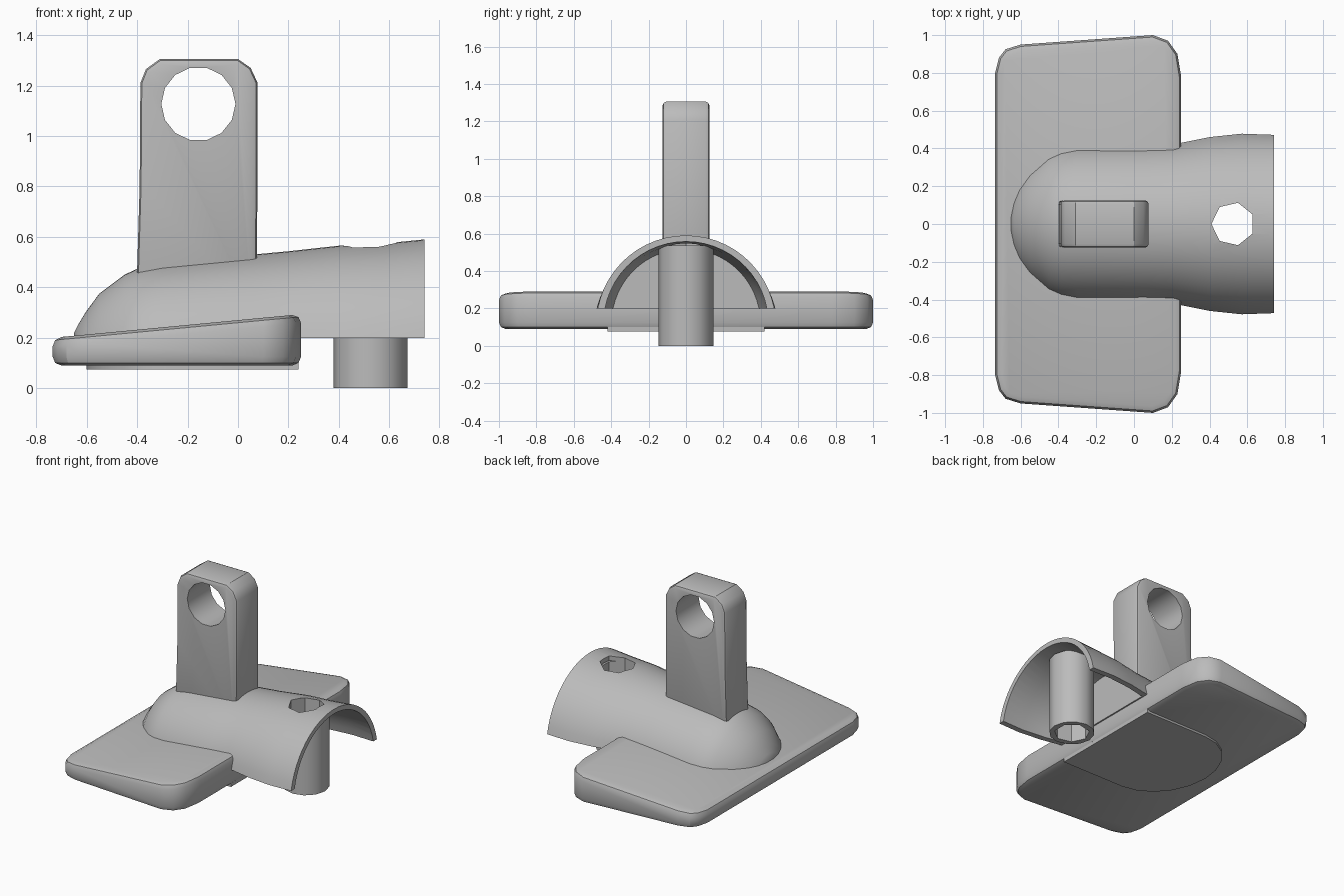
import bpy, bmesh, math
from mathutils import Vector

if "Cube" in bpy.data.objects:
    bpy.data.objects.remove(bpy.data.objects["Cube"], do_unlink=True)

GREY = (0.5, 0.5, 0.5, 1)
grey = bpy.data.materials.new("plain grey")
grey.use_nodes = True
grey.diffuse_color = GREY
grey.node_tree.nodes["Principled BSDF"].inputs["Base Color"].default_value = GREY


def activate(obj):
    bpy.ops.object.select_all(action='DESELECT')
    obj.select_set(True)
    bpy.context.view_layer.objects.active = obj


def loft(name, rings):
    """Solid skinned through rings of equal point count, capped at both ends."""
    bm = bmesh.new()
    loops = [[bm.verts.new(p) for p in ring] for ring in rings]
    n = len(loops[0])
    for a, b in zip(loops, loops[1:]):
        for i in range(n):
            j = (i + 1) % n
            bm.faces.new((a[i], a[j], b[j], b[i]))
    bm.faces.new(loops[0])
    bm.faces.new(loops[-1])
    bmesh.ops.recalc_face_normals(bm, faces=bm.faces)
    mesh = bpy.data.meshes.new(name)
    bm.to_mesh(mesh)
    bm.free()
    mesh.materials.append(grey)
    obj = bpy.data.objects.new(name, mesh)
    bpy.context.collection.objects.link(obj)
    return obj


def apply_bevel(obj, width, segments):
    mod = obj.modifiers.new("bevel", 'BEVEL')
    mod.width, mod.segments = width, segments
    mod.limit_method, mod.angle_limit = 'ANGLE', math.radians(55)
    activate(obj)
    bpy.ops.object.modifier_apply(modifier=mod.name)


def cut(obj, cutter):
    mod = obj.modifiers.new("cut", 'BOOLEAN')
    mod.operation, mod.solver, mod.object = 'DIFFERENCE', 'EXACT', cutter
    activate(obj)
    bpy.ops.object.modifier_apply(modifier=mod.name)


def remove(cutter):
    bpy.data.objects.remove(cutter, do_unlink=True)


def smooth(obj, degrees=32):
    activate(obj)
    bpy.ops.object.shade_smooth_by_angle(angle=math.radians(degrees))


def circle(cx, cy, r, n, phase=0.0):
    return [(cx + r * math.cos(phase + math.tau * i / n),
             cy + r * math.sin(phase + math.tau * i / n)) for i in range(n)]


def upright(name, outline, lo, hi):
    return loft(name, [[(x, y, z) for x, y in outline] for z in (lo, hi)])


def crosswise(name, outline, lo, hi):
    return loft(name, [[(x, y, z) for x, z in outline] for y in (lo, hi)])


# Base plate: rounded outline, top rising towards +x
half = [(-0.735, 0.8), (-0.715, 0.88), (-0.68, 0.925), (-0.6, 0.95),
        (0.1, 1.0), (0.18, 0.97), (0.23, 0.9), (0.25, 0.78)]
outline = half + [(x, -y) for x, y in reversed(half)]
plate = loft("base_plate", [
    [(x, y, 0.09) for x, y in outline],
    [(x, y, 0.2 + 0.095 * (x + 0.735)) for x, y in outline]])
apply_bevel(plate, 0.035, 2)
smooth(plate)

# Shallow raised patch under the plate
patch = [(0.24, -0.42), (0.24, 0.42)] + [
    (-0.25 + 0.35 * math.cos(a), 0.42 * math.sin(a))
    for a in (math.pi * (0.5 + i / 10) for i in range(11))]
smooth(upright("underside_patch", patch, 0.075, 0.1))


# Arched housing with rounded nose
def arch(x, w, h, base=0.2, n=24):
    """Circular arc of half width w and height h standing on the base."""
    r = (w * w + h * h) / (2 * h)
    a = math.atan2(w, r - h)
    return [(x, r * math.sin(t), base + h - r + r * math.cos(t))
            for t in (a * (2 * i / n - 1) for i in range(n + 1))]


stations = [(-0.65, 0.05, 0.02), (-0.635, 0.12, 0.05), (-0.605, 0.19, 0.1),
            (-0.55, 0.265, 0.175), (-0.45, 0.355, 0.25), (-0.385, 0.385, 0.28),
            (-0.3, 0.405, 0.295), (0.06, 0.413, 0.33), (0.2, 0.42, 0.343),
            (0.4, 0.46, 0.365), (0.57, 0.478, 0.373), (0.74, 0.472, 0.39)]
housing = loft("arched_housing", [arch(*s) for s in stations])

# Hollow out the open end
hollow = [(0.26, 0.39, 0.318), (0.4, 0.42, 0.334),
          (0.57, 0.438, 0.342), (0.76, 0.432, 0.359)]
rings = []
for x, w, h in hollow:
    rings.append([(x, -w, 0.1)] + arch(x, w, h) + [(x, w, 0.1)])
cutter = loft("hollow_cutter", rings)
cut(housing, cutter)
remove(cutter)

# Vertical tube with a through hole shared by the housing
tube = upright("pivot_tube", circle(0.525, 0, 0.147, 12), 0, 0.535)
cutter = upright("tube_cutter", circle(0.525, 0, 0.115, 7, math.pi), -0.1, 0.8)
for part in (tube, housing):
    cut(part, cutter)
    smooth(part)
remove(cutter)

# Upright lug with chamfered top and a round eye
lug = crosswise("upright_lug", [
    (-0.405, 0.3), (-0.39, 0.8), (-0.387, 1.21), (-0.365, 1.265), (-0.31, 1.305),
    (0.0, 1.305), (0.05, 1.27), (0.078, 1.21), (0.075, 0.3)], -0.125, 0.125)
apply_bevel(lug, 0.02, 2)
cutter = crosswise("eye_cutter", circle(-0.157, 1.127, 0.147, 14), -0.3, 0.3)
cut(lug, cutter)
remove(cutter)
smooth(lug)
